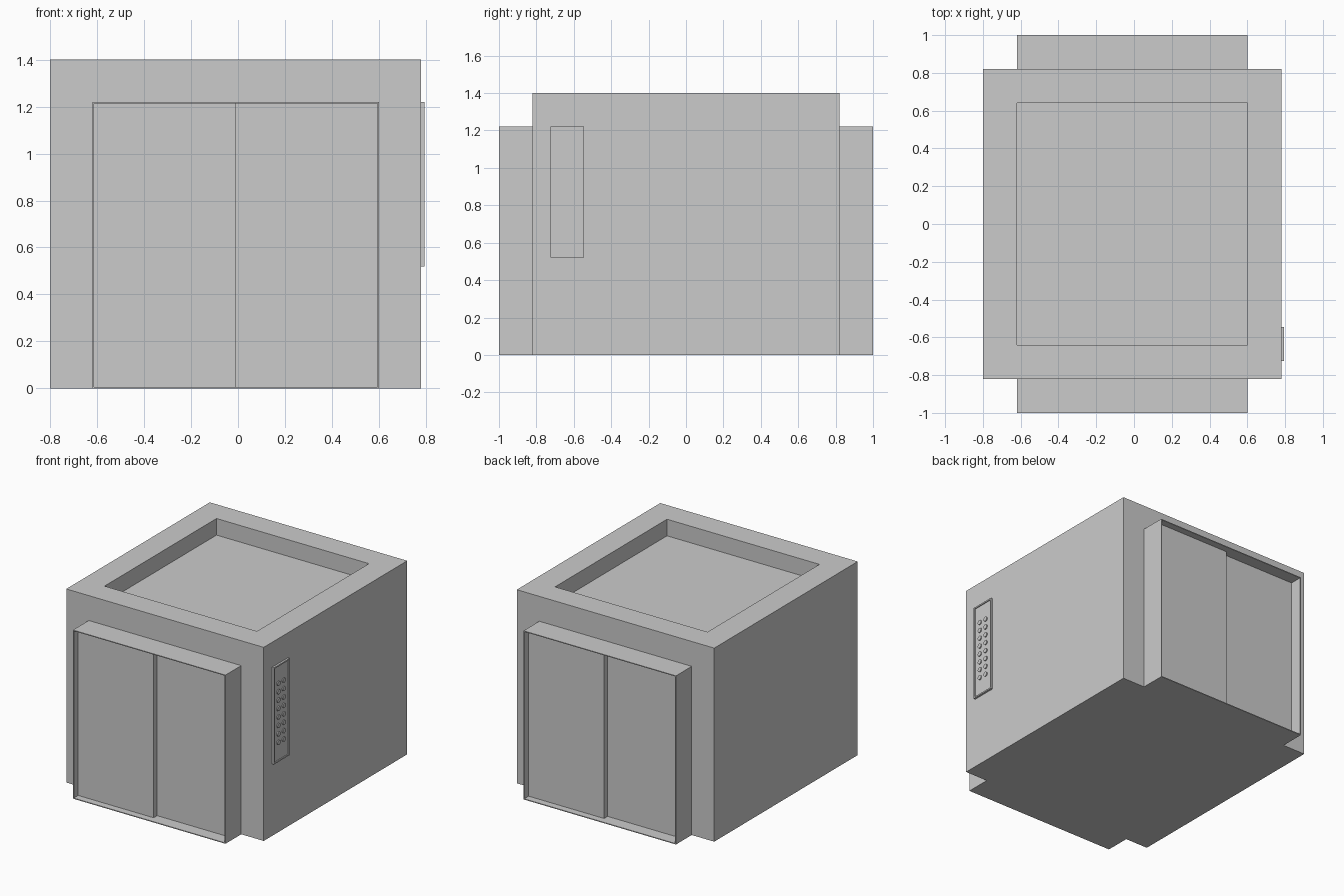
import bpy, bmesh
from mathutils import Vector

if "Cube" in bpy.data.objects:
    bpy.data.objects.remove(bpy.data.objects["Cube"])

CX = -0.01  # centre line of the cabin


def make_object(name, bm):
    mesh = bpy.data.meshes.new(name)
    bm.normal_update()
    bm.to_mesh(mesh)
    bm.free()
    obj = bpy.data.objects.new(name, mesh)
    bpy.context.collection.objects.link(obj)
    return obj


def box_bm(lo, hi):
    bm = bmesh.new()
    bmesh.ops.create_cube(bm, size=1)
    lo, hi = Vector(lo), Vector(hi)
    for v in bm.verts:
        v.co = Vector([(a + b) / 2 + c * (b - a) for a, b, c in zip(lo, hi, v.co)])
    bm.normal_update()
    return bm


def box(name, lo, hi):
    return make_object(name, box_bm(lo, hi))


def sink_face(bm, normal, border, depth):
    """Inset the face pointing along normal and push it inwards."""
    face = max(bm.faces, key=lambda f: f.normal.dot(normal))
    bmesh.ops.inset_region(bm, faces=[face], thickness=border, use_even_offset=True)
    # a vertical wall: extrude the inset face straight in
    new = bmesh.ops.extrude_discrete_faces(bm, faces=[face])["faces"][0]
    bmesh.ops.translate(bm, verts=new.verts, vec=-normal * depth)


# Cabin body with sunken roof
bm = box_bm((CX - 0.79, -0.82, 0), (CX + 0.79, 0.82, 1.4))
sink_face(bm, Vector((0, 0, 1)), 0.18, 0.12)
make_object("cabin_body", bm)


def turned_box(name, s, lo, hi):
    """Box relative to the centre line; s=-1 turns it half round to the back."""
    a = (CX + s * lo[0], s * lo[1])
    b = (CX + s * hi[0], s * hi[1])
    box(name, (min(a[0], b[0]), min(a[1], b[1]), lo[2]),
        (max(a[0], b[0]), max(a[1], b[1]), hi[2]))


# Doorways at both ends: thin surround and two staggered sliding doors
W, H, T = 0.61, 1.22, 0.006
for s, side in ((1, "front"), (-1, "back")):
    turned_box(side + "_left_jamb", s, (-W, -1, 0), (-W + T, -0.82, H))
    turned_box(side + "_right_jamb", s, (W - T, -1, 0), (W, -0.82, H))
    turned_box(side + "_header", s, (-W + T, -1, H - T), (W - T, -0.82, H))
    turned_box(side + "_sill", s, (-W + T, -1, 0), (W - T, -0.82, T))
    turned_box(side + "_left_door", s, (-W + T, -0.95, T), (0, -0.91, H - T))
    turned_box(side + "_right_door", s, (0, -0.91, T), (W - T, -0.87, H - T))

# Control panel with raised rim
bm = box_bm((0.78, -0.725, 0.52), (0.795, -0.545, 1.22))
sink_face(bm, Vector((1, 0, 0)), 0.01, 0.007)
make_object("control_panel", bm)

# Two columns of eight round buttons
for col in range(2):
    for row in range(8):
        bpy.ops.mesh.primitive_cylinder_add(
            vertices=16, radius=0.017, depth=0.01,
            location=(0.79, -0.665 + 0.06 * col, 0.657 + 0.061 * row),
            rotation=(0, 1.570796, 0))
        bpy.context.object.name = f"button_{col}_{row}"
